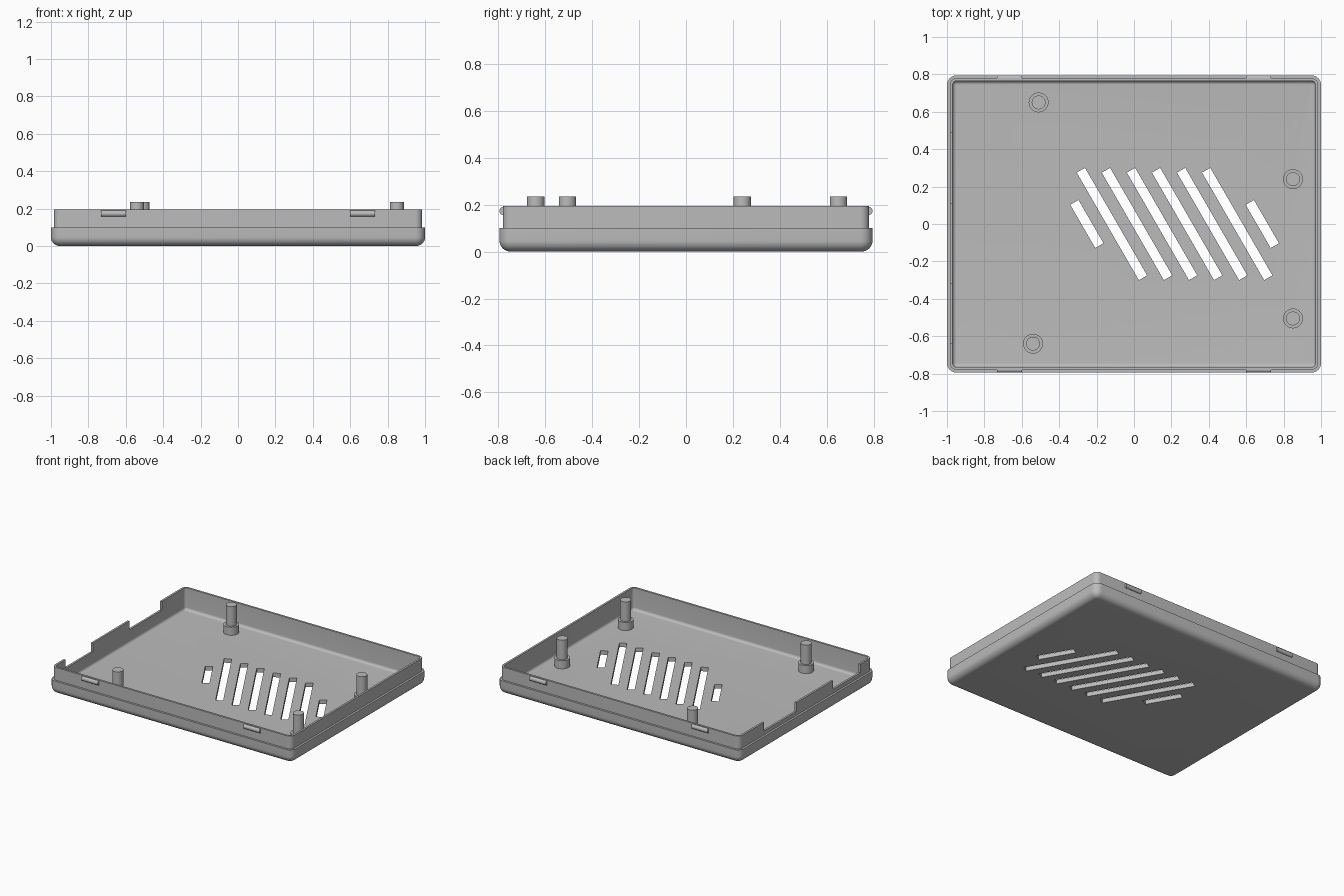
import bpy, bmesh, math
from mathutils import Matrix, Vector

cube = bpy.data.objects.get("Cube")
if cube:
    bpy.data.objects.remove(cube, do_unlink=True)

# Single plastic colour
grey = bpy.data.materials.new("grey_plastic")
grey.use_nodes = True
colour = (0.5, 0.5, 0.5, 1)
grey.diffuse_color = colour
grey.node_tree.nodes["Principled BSDF"].inputs["Base Color"].default_value = colour

HX, HY, CORNER = 1.0, 0.795, 0.052
FLOOR, RIM = 0.03, 0.195


def make_object(name, bm):
    bmesh.ops.recalc_face_normals(bm, faces=bm.faces)
    mesh = bpy.data.meshes.new(name)
    bm.to_mesh(mesh)
    bm.free()
    obj = bpy.data.objects.new(name, mesh)
    bpy.context.collection.objects.link(obj)
    mesh.materials.append(grey)
    return obj


def smooth(obj):
    bpy.ops.object.select_all(action="DESELECT")
    obj.select_set(True)
    bpy.context.view_layer.objects.active = obj
    bpy.ops.object.shade_smooth_by_angle(angle=math.radians(35))


def rounded_ring(bm, inset, z, steps=8):
    """Rounded rectangle of vertices, inset from the outer outline."""
    r = max(CORNER - inset, 0.005)
    cx, cy = HX - inset - r, HY - inset - r
    verts = []
    for q, (sx, sy) in enumerate([(1, 1), (-1, 1), (-1, -1), (1, -1)]):
        for i in range(steps + 1):
            a = (q + i / steps) * math.pi / 2
            verts.append(bm.verts.new((sx * cx + r * math.cos(a), sy * cy + r * math.sin(a), z)))
    return verts


def fillet(radius, inset, z):
    """Quarter round from the flat bottom up to the vertical wall."""
    angles = [i / 8 * math.pi / 2 for i in range(9)]
    return [(inset + radius * (1 - math.sin(a)), z + radius * (1 - math.cos(a))) for a in angles]


def add_box(bm, size, centre, angle=0):
    m = Matrix.Translation(Vector(centre)) @ Matrix.Rotation(angle, 4, "Z") @ Matrix.Diagonal((*size, 1))
    bmesh.ops.create_cube(bm, size=1, matrix=m)


# Tray: outer round, step, thin lip, inner wall, inner round, floor
section = fillet(0.047, 0, 0) + [(0, 0.1), (0.015, 0.1), (0.015, RIM), (0.03, RIM)]
section += reversed(fillet(0.02, 0.03, FLOOR))
bm = bmesh.new()
rings = [rounded_ring(bm, inset, z) for inset, z in section]
for low, high in zip(rings, rings[1:]):
    for i in range(len(low)):
        j = (i + 1) % len(low)
        bm.faces.new((low[i], low[j], high[j], high[i]))
bm.faces.new(rings[0])
bm.faces.new(rings[-1])
tray = make_object("tray", bm)

# Slanted vent slots and connector notches
bm = bmesh.new()
for i in range(8):
    length = 0.267 if i in (0, 7) else 0.664
    add_box(bm, (length, 0.051, 0.2), (-0.252 + 0.134 * i, 0, 0), math.radians(-60))
for y0, y1 in [(-0.64, -0.32), (0.11, 0.49)]:
    add_box(bm, (0.12, y1 - y0, 0.2), (-1, (y0 + y1) / 2, 0.23))
cutter = make_object("opening_cutter", bm)
cutter.hide_render = True

bpy.context.view_layer.objects.active = tray
cut = tray.modifiers.new("openings", "BOOLEAN")
cut.operation = "DIFFERENCE"
cut.solver = "EXACT"
cut.object = cutter
bpy.ops.object.modifier_apply(modifier=cut.name)
bpy.data.objects.remove(cutter, do_unlink=True)
smooth(tray)

# Stepped mounting posts: wide collar with a narrow pin
for n, (x, y) in enumerate([(-0.54, -0.64), (-0.51, 0.65), (0.85, 0.24), (0.85, -0.505)], 1):
    bm = bmesh.new()
    profile = [(0.053, FLOOR - 0.01), (0.053, 0.09), (0.037, 0.09), (0.037, 0.235)]
    loops = []
    for r, z in profile:
        ring = bmesh.ops.create_circle(bm, segments=32, radius=r,
                                       matrix=Matrix.Translation((x, y, z)))["verts"]
        loops.append(ring)
    for low, high in zip(loops, loops[1:]):
        for i in range(32):
            j = (i + 1) % 32
            bm.faces.new((low[i], low[j], high[j], high[i]))
    bm.faces.new(loops[0])
    bm.faces.new(loops[-1])
    smooth(make_object(f"mounting_post_{n}", bm))

# Rounded snap ridges on the front and back of the lip
for side, sy in (("front", -1), ("back", 1)):
    for hand, sx in (("left", 1), ("right", -1)):
        bm = bmesh.new()
        m = (Matrix.Translation((sx * 0.665, sy * 0.778, 0.173))
             @ Matrix.Rotation(math.pi / 2, 4, "Y"))
        bmesh.ops.create_cone(bm, cap_ends=True, segments=24, radius1=0.017, radius2=0.017,
                              depth=0.133, matrix=m)
        # Keep the ridge from poking through the inner face of the lip
        for v in bm.verts:
            v.co.y = sy * max(abs(v.co.y), 0.77)
        smooth(make_object(f"{side}_{hand}_snap_ridge", bm))
